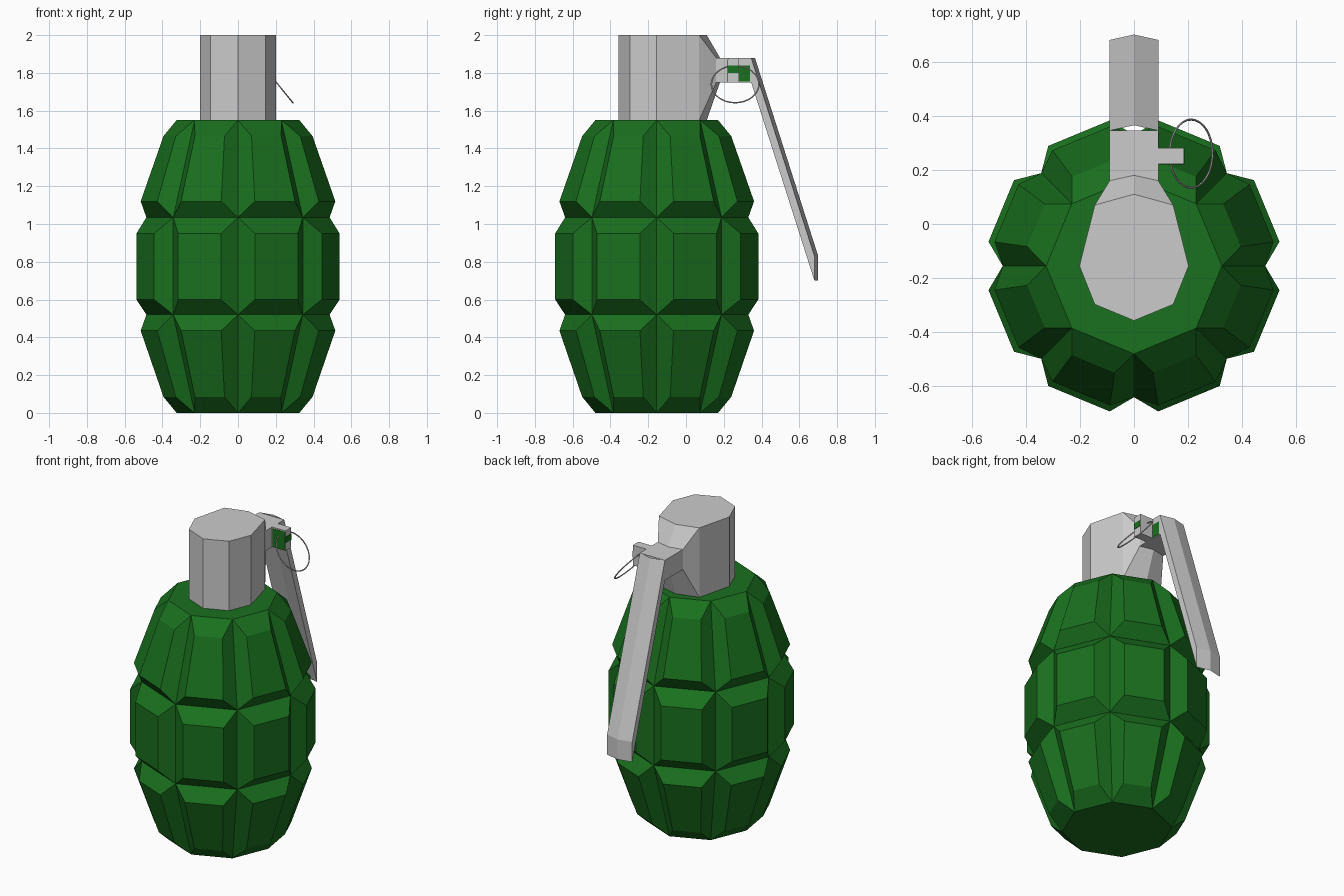
import bpy, bmesh, math
from mathutils import Vector, Matrix

if "Cube" in bpy.data.objects:
    bpy.data.objects.remove(bpy.data.objects["Cube"])

CY = -0.155  # y of the body axis

green = bpy.data.materials.new("green_paint")
green.diffuse_color = (0.01, 0.16, 0.013, 1)
green.use_nodes = True
green.node_tree.nodes["Principled BSDF"].inputs["Base Color"].default_value = green.diffuse_color


def make(name, faces, mat=None):
    """Object from a list of faces, each a list of points; shared points are welded."""
    bm = bmesh.new()
    for f in faces:
        bm.faces.new([bm.verts.new(p) for p in f])
    bmesh.ops.remove_doubles(bm, verts=bm.verts, dist=0.0005)
    bmesh.ops.recalc_face_normals(bm, faces=bm.faces)
    me = bpy.data.meshes.new(name)
    bm.to_mesh(me)
    bm.free()
    ob = bpy.data.objects.new(name, me)
    bpy.context.collection.objects.link(ob)
    if mat:
        me.materials.append(mat)
    return ob


def bridge(a, b):
    """Quads between two closed loops."""
    n = len(a)
    return [[a[i], a[(i + 1) % n], b[(i + 1) % n], b[i]] for i in range(n)]


def box(name, lo, hi, mat=None):
    x0, y0, z0 = lo
    x1, y1, z1 = hi
    loops = [[(x0, y0, z), (x1, y0, z), (x1, y1, z), (x0, y1, z)] for z in (z0, z1)]
    return make(name, bridge(*loops) + loops, mat)


# Body: eight sides by three rows, each cell a raised bevelled panel
def corner(r, k, z):
    a = k * math.pi / 4
    return Vector((r * math.cos(a), CY + r * math.sin(a), z))


def panel_point(apothem, side, k, z):
    a = (k + 0.5) * math.pi / 4
    return Vector((apothem * math.cos(a) - side * math.sin(a),
                   CY + apothem * math.sin(a) + side * math.cos(a), z))


# (groove radius, z) below and above, then (panel distance, half width, z) below and above
rows = [
    ((0.325, 0.0), (0.485, 0.52), (0.392, 0.085, 0.085), (0.51, 0.115, 0.435)),
    ((0.485, 0.52), (0.485, 1.035), (0.531, 0.123, 0.60), (0.531, 0.123, 0.95)),
    ((0.485, 1.035), (0.325, 1.55), (0.51, 0.115, 1.12), (0.392, 0.085, 1.465)),
]
faces = []
for (r0, z0), (r1, z1), (a0, w0, p0), (a1, w1, p1) in rows:
    for k in range(8):
        outer = [corner(r0, k, z0), corner(r0, k + 1, z0),
                 corner(r1, k + 1, z1), corner(r1, k, z1)]
        inner = [panel_point(a0, -w0, k, p0), panel_point(a0, w0, k, p0),
                 panel_point(a1, w1, k, p1), panel_point(a1, -w1, k, p1)]
        faces += bridge(outer, inner) + [inner]
for z in (0.0, 1.55):
    faces.append([corner(0.325, k, z) for k in range(8)])
make("body", faces, green)


# Neck: octagon whose two back faces narrow into the lever arm
def section(pts, z0, z1):
    return [(x, y, z0) for x, y in pts] + [(x, y, z1) for x, y in reversed(pts)]


back = [(-0.145, 0.07), (0, 0.11), (0.145, 0.07)]
plan = back + [(0.202, -0.155), (0.145, -0.297), (0, -0.357), (-0.145, -0.297), (-0.202, -0.155)]
low = [(x, y, 1.55) for x, y in plan]
high = [(x, y, 2.0) for x, y in plan]
root = section(back, 1.55, 2.0)
mid = section([(-0.09, 0.16), (0, 0.18), (0.09, 0.16)], 1.75, 1.88)
end = section([(-0.09, 0.345), (0, 0.345), (0.09, 0.345)], 1.75, 1.88)
make("neck_and_arm", bridge(low, high)[2:] + [low, high]
     + bridge(root, mid) + bridge(mid, end) + [end])

# Lever: sloping strip with a shallow ridge along its middle
profile = [(0.345, 1.88), (0.345, 1.75), (0.68, 0.70), (0.68, 0.83)]
loops = [[(x, y + dy, z) for y, z in profile]
         for x, dy in ((-0.09, 0), (0, 0.02), (0.09, 0))]
make("lever", bridge(loops[0], loops[1]) + bridge(loops[1], loops[2]) + [loops[0], loops[2]])

# Pin lug on the side of the arm, with its green patches
box("pin_lug", (0.085, 0.222, 1.75), (0.185, 0.28, 1.88))
box("lug_front_patch", (0.092, 0.22, 1.752), (0.184, 0.225, 1.872), green)
box("lug_end_patch", (0.18, 0.222, 1.80), (0.187, 0.279, 1.84), green)
box("arm_side_patch", (0.085, 0.28, 1.755), (0.092, 0.338, 1.84), green)

# Pull ring
bpy.ops.mesh.primitive_torus_add(
    major_radius=0.126, minor_radius=0.004, major_segments=32, minor_segments=6,
    location=(0.211, 0.26, 1.74), rotation=(0, math.radians(51), 0))
bpy.context.object.name = "pull_ring"
